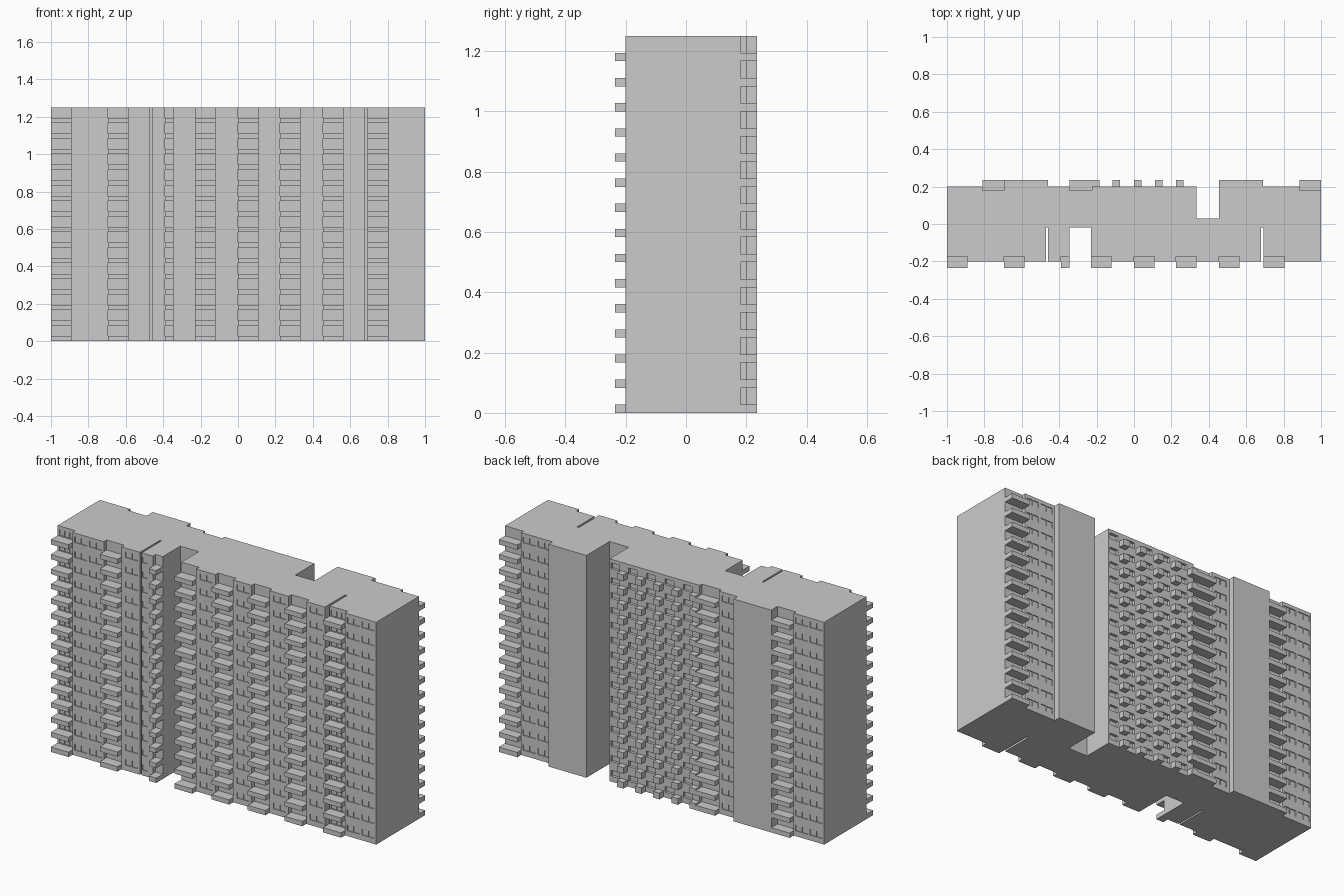
import bpy, bmesh

if "Cube" in bpy.data.objects:
    bpy.data.objects.remove(bpy.data.objects["Cube"])

FLOORS, HEIGHT = 15, 1.25
PITCH = HEIGHT / FLOORS
SLAB = 0.027


def finish(bm, name):
    bmesh.ops.recalc_face_normals(bm, faces=bm.faces[:])
    mesh = bpy.data.meshes.new(name)
    bm.to_mesh(mesh)
    bm.free()
    obj = bpy.data.objects.new(name, mesh)
    bpy.context.collection.objects.link(obj)
    return obj


def add_box(bm, x0, x1, y0, y1, z0, z1):
    vs = bmesh.ops.create_cube(bm, size=1)["verts"]
    for v in vs:
        v.co = (x1 if v.co.x > 0 else x0, y1 if v.co.y > 0 else y0,
                z1 if v.co.z > 0 else z0)


def boxes_per_floor(name, items):
    """One box per item on every storey; z values are relative to the floor."""
    bm = bmesh.new()
    for f in range(FLOORS):
        for x0, x1, y0, y1, z0, z1 in items:
            add_box(bm, x0, x1, y0, y1, f * PITCH + z0, f * PITCH + z1)
    return finish(bm, name)


def edge_line(steps):
    """Stepped wall line: (end x, wall y) from x = -1 to x = 1."""
    pts, x = [], -1.0
    for end, y in steps:
        pts += [(x, y), (end, y)]
        x = end
    return pts


# Building body: stepped plan with balcony recesses, slits and light wells
R, W, D = -0.175, -0.2, -0.02
front = [(-0.89, R), (-0.695, W), (-0.585, R), (-0.47, W), (-0.46, D),
         (-0.39, W), (-0.345, R), (-0.23, D), (-0.12, R), (0, W), (0.11, R),
         (0.225, W), (0.335, R), (0.455, W), (0.565, R), (0.68, W),
         (0.692, D), (0.805, R), (1, W)]
back = [(-0.81, 0.2), (-0.695, 0.18), (-0.46, 0.235), (-0.345, 0.2),
        (-0.225, 0.18), (0.335, 0.2), (0.455, 0.03), (0.69, 0.235),
        (0.885, 0.2), (1, 0.18)]
bm = bmesh.new()
outline = edge_line(front) + edge_line(back)[::-1]
face = bm.faces.new([bm.verts.new((x, y, 0)) for x, y in outline])
ext = bmesh.ops.extrude_face_region(bm, geom=[face])["geom"]
bmesh.ops.translate(bm, vec=(0, 0, HEIGHT),
                    verts=[g for g in ext if isinstance(g, bmesh.types.BMVert)])
body = finish(bm, "building_body")

# Window openings, as pairs of panes
cuts = []


def panes(x0, x1, y, n=2, depth=0.005, z0=0.03, z1=0.063):
    w = (x1 - x0) / n
    for i in range(n):
        cuts.append((x0 + i * w + 0.0015, x0 + (i + 1) * w - 0.0015,
                     y - depth, y + depth, z0, z1))


for a in (-0.877, -0.786, -0.562, -0.098, 0.132, 0.36, 0.586, 0.818, 0.909):
    panes(a, a + 0.08, W)
panes(-0.455, -0.42, W, 1)
panes(-0.99, -0.895, R, 3)
panes(0.7, 0.797, R, 3)
for a in (-0.99, -0.9, -0.442, 0.703, 0.795):
    panes(a, a + 0.08, 0.2)
# Niches between the small rear boxes
for a, b in ((-0.182, -0.122), (-0.068, -0.007), (0.047, 0.108),
             (0.162, 0.218), (0.272, 0.328)):
    panes(a, b, 0.2, 1, 0.015)

cutter = boxes_per_floor("window_cutter", cuts)
cutter.hide_render = True
cutter.hide_viewport = True
mod = body.modifiers.new("windows", "BOOLEAN")
mod.operation, mod.solver, mod.object = "DIFFERENCE", "EXACT", cutter

# Balcony slabs filling the recesses and projecting past the wall
boxes_per_floor("front_balconies", [
    (a, b, -0.235, R, 0, SLAB) for a, b in (
        (-1, -0.89), (-0.695, -0.585), (-0.39, -0.345), (-0.23, -0.12),
        (0, 0.11), (0.225, 0.335), (0.455, 0.565), (0.692, 0.805))])
boxes_per_floor("rear_balconies", [
    (a, b, 0.18, 0.235, 0, SLAB) for a, b in (
        (-0.81, -0.695), (-0.345, -0.225), (0.885, 1))])

# Small projecting boxes on the rear wall
boxes_per_floor("rear_small_boxes", [
    (a, a + 0.04, 0.2, 0.235, 0, 0.035)
    for a in (-0.225, -0.115, 0, 0.113, 0.225)])
